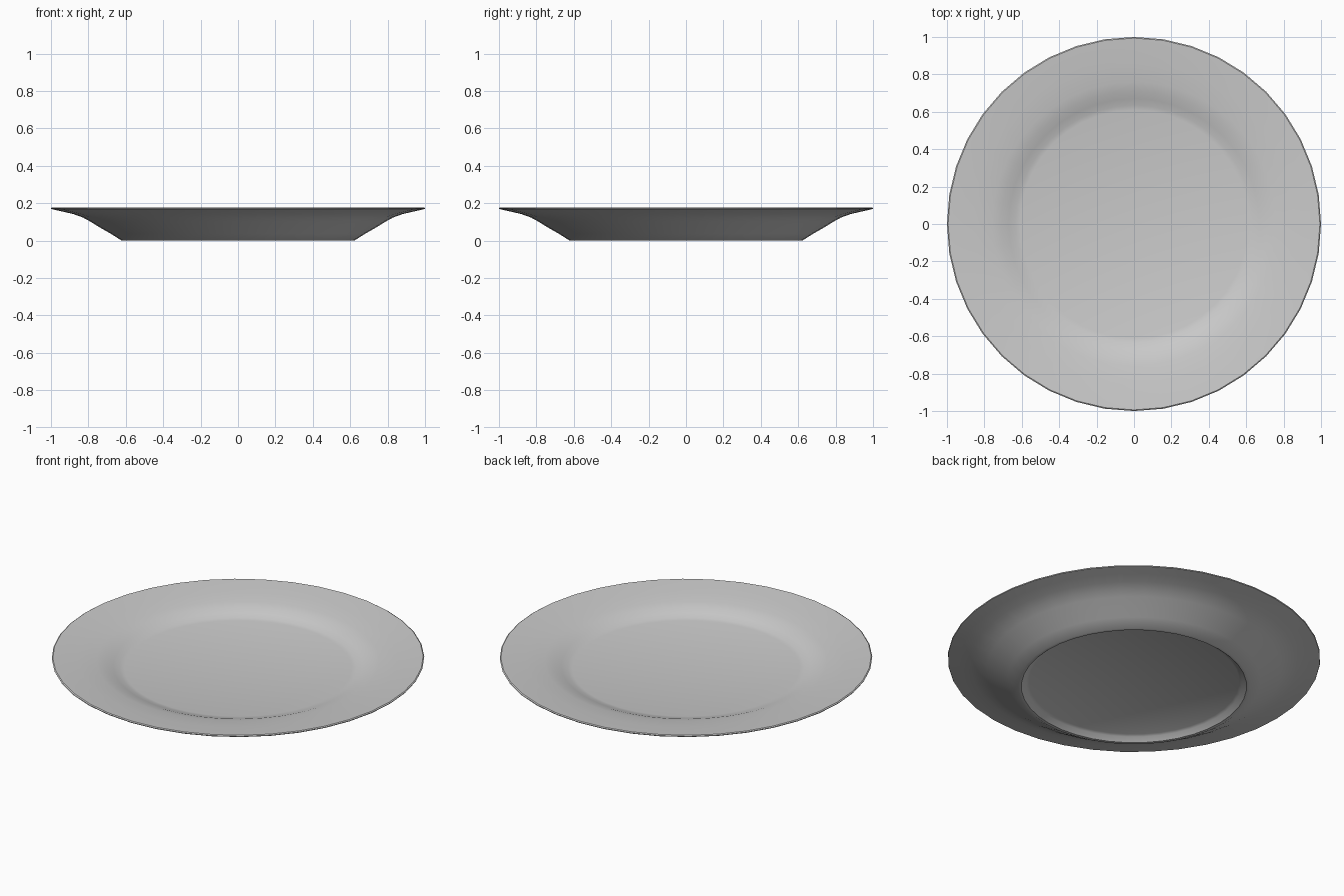
import bpy, bmesh, math

cube = bpy.data.objects.get("Cube")
if cube:
    bpy.data.objects.remove(cube)

SIDES = 40

# Half section of the plate, from the underside centre round the rim to the top centre
UNDERSIDE = [(0, 0.03), (0.565, 0.03), (0.58, 0.022), (0.605, 0.0), (0.622, 0.0)]
OUTER_WALL = [(0.68, 0.037), (0.74, 0.071), (0.79, 0.102), (0.83, 0.124),
              (0.88, 0.142), (0.94, 0.156), (0.998, 0.169)]
RIM = [(1.0, 0.174), (0.994, 0.178)]
TOP = [(0.97, 0.176), (0.86, 0.165), (0.76, 0.153), (0.71, 0.142),
       (0.67, 0.127), (0.635, 0.115), (0.61, 0.11), (0, 0.11)]


def material(name, colour):
    mat = bpy.data.materials.new(name)
    mat.use_nodes = True
    mat.diffuse_color = colour
    mat.node_tree.nodes["Principled BSDF"].inputs["Base Color"].default_value = colour
    return mat


def lathe(name, profile, mat):
    bm = bmesh.new()
    verts = [bm.verts.new((r, 0, z)) for r, z in profile]
    edges = [bm.edges.new(pair) for pair in zip(verts, verts[1:])]
    bmesh.ops.spin(bm, geom=verts + edges, cent=(0, 0, 0), axis=(0, 0, 1),
                   angle=math.tau, steps=SIDES)
    bmesh.ops.remove_doubles(bm, verts=bm.verts, dist=0.0005)
    bmesh.ops.recalc_face_normals(bm, faces=bm.faces)
    mesh = bpy.data.meshes.new(name)
    bm.to_mesh(mesh)
    bm.free()
    mesh.materials.append(mat)
    obj = bpy.data.objects.new(name, mesh)
    bpy.context.collection.objects.link(obj)
    return obj


# Plate
glaze = material("pale grey glaze", (0.6, 0.6, 0.6, 1))
plate = lathe("plate", UNDERSIDE + OUTER_WALL + RIM + TOP, glaze)
bpy.context.view_layer.objects.active = plate
plate.select_set(True)
bpy.ops.object.shade_smooth_by_angle(angle=math.radians(35))
